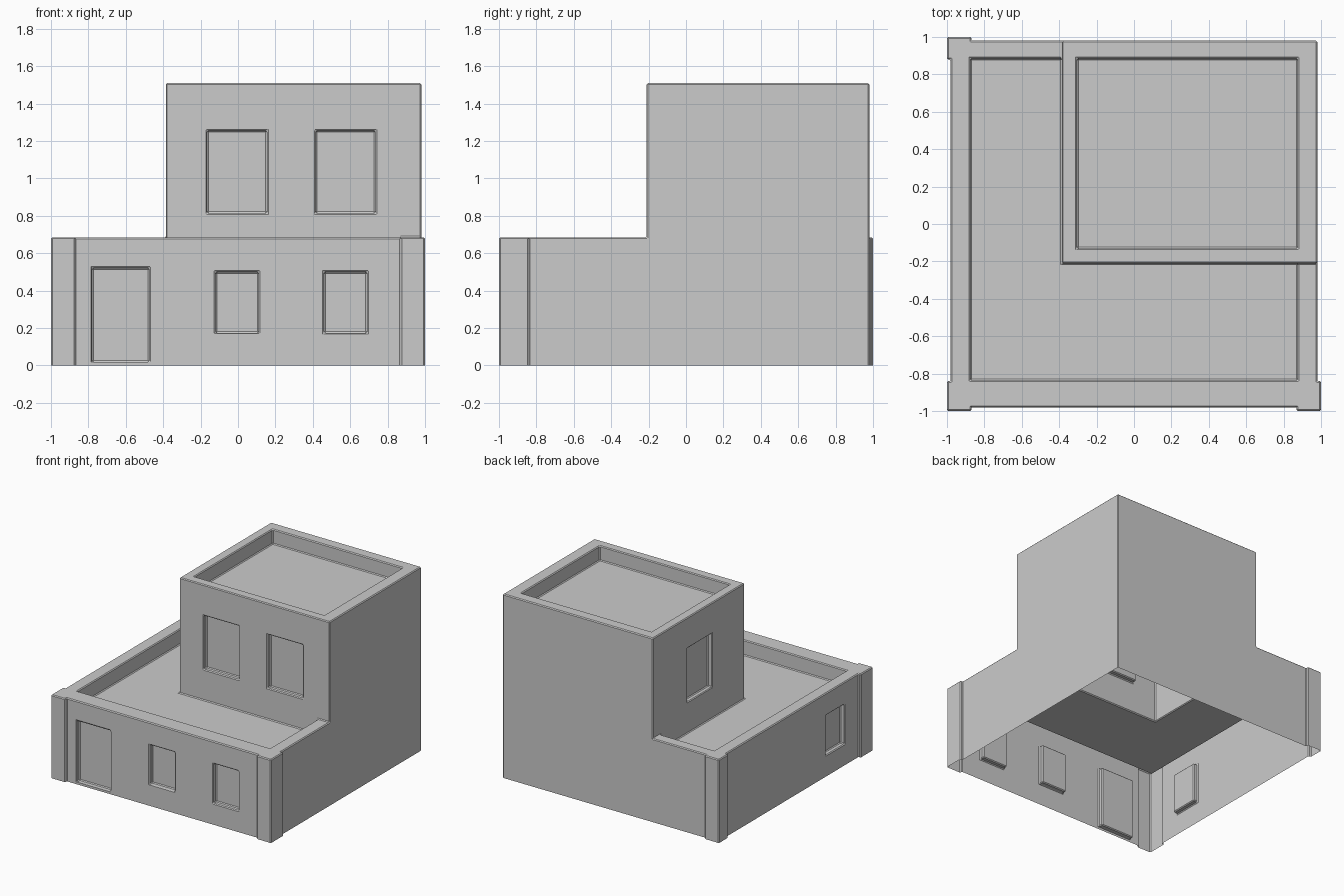
import bpy, bmesh, math

if "Cube" in bpy.data.objects:
    bpy.data.objects.remove(bpy.data.objects["Cube"])


def prism(name, outline, z0, z1):
    """Solid made by raising a ground-plan outline from z0 to z1."""
    bm = bmesh.new()
    base = bm.faces.new([bm.verts.new((x, y, z0)) for x, y in outline])
    top = bmesh.ops.extrude_face_region(bm, geom=[base])["geom"]
    for v in (g for g in top if isinstance(g, bmesh.types.BMVert)):
        v.co.z = z1
    bmesh.ops.recalc_face_normals(bm, faces=bm.faces)
    mesh = bpy.data.meshes.new(name)
    bm.to_mesh(mesh)
    bm.free()
    obj = bpy.data.objects.new(name, mesh)
    bpy.context.collection.objects.link(obj)
    return obj


def box(name, x0, x1, y0, y1, z0, z1):
    return prism(name, [(x0, y0), (x1, y0), (x1, y1), (x0, y1)], z0, z1)


def combine(target, tool, operation):
    """Apply a boolean and remove the tool object."""
    mod = target.modifiers.new("combine", "BOOLEAN")
    mod.operation, mod.object, mod.solver = operation, tool, "EXACT"
    deps = bpy.context.evaluated_depsgraph_get()
    mesh = bpy.data.meshes.new_from_object(target.evaluated_get(deps))
    target.modifiers.clear()
    target.data = mesh
    bpy.data.objects.remove(tool)


W, P, B = 0.98, 1.0, 0.87      # wall face, pillar face, pillar inner side
RECESS = 0.04

# Ground floor, with three corner pillars standing out of the plan
house = prism("house_shell", [
    (-P, -P), (-B, -P), (-B, -W), (B, -W), (B, -P), (P, -P), (P, -.84), (W, -.84),
    (W, W), (-B, W), (-B, P), (-P, P), (-P, .88), (-W, .88), (-W, -.84), (-P, -.84)],
    0, 0.685)

# Sunken terrace, upper storey and its sunken roof
combine(house, box("terrace_cut", -.875, .875, -.835, .885, .56, 1), "DIFFERENCE")
combine(house, box("upper_storey", -.385, W, -.21, W, .3, 1.51), "UNION")
combine(house, box("roof_cut", -.305, .875, -.13, .885, 1.39, 2), "DIFFERENCE")

# Door and front windows: x range, z range, wall position
for x0, x1, z0, z1, wall in [(-.78, -.475, .02, .52, -W),
                             (-.12, .11, .175, .5, -W), (.46, .69, .175, .5, -W),
                             (-.165, .155, .815, 1.255, -.21), (.415, .735, .815, 1.255, -.21)]:
    combine(house, box("opening", x0, x1, wall - .1, wall + RECESS, z0, z1), "DIFFERENCE")

# Left-side windows: y range, z range, wall position
for y0, y1, z0, z1, wall in [(-.66, -.42, .175, .5, -W), (.21, .53, .815, 1.255, -.385)]:
    combine(house, box("opening", wall - .1, wall + RECESS, y0, y1, z0, z1), "DIFFERENCE")

# Open underside: the house is a hollow shell
bm = bmesh.new()
bm.from_mesh(house.data)
bmesh.ops.dissolve_limit(bm, angle_limit=math.radians(1), verts=bm.verts, edges=bm.edges)
under = [f for f in bm.faces if all(v.co.z < 1e-4 for v in f.verts)]
bmesh.ops.delete(bm, geom=under, context="FACES")
bm.to_mesh(house.data)
bm.free()
house.data.name = "house_shell"

# Slightly softened edges
bevel = house.modifiers.new("soft_edges", "BEVEL")
bevel.width, bevel.segments = 0.007, 1
bevel.limit_method, bevel.angle_limit = "ANGLE", math.radians(30)
